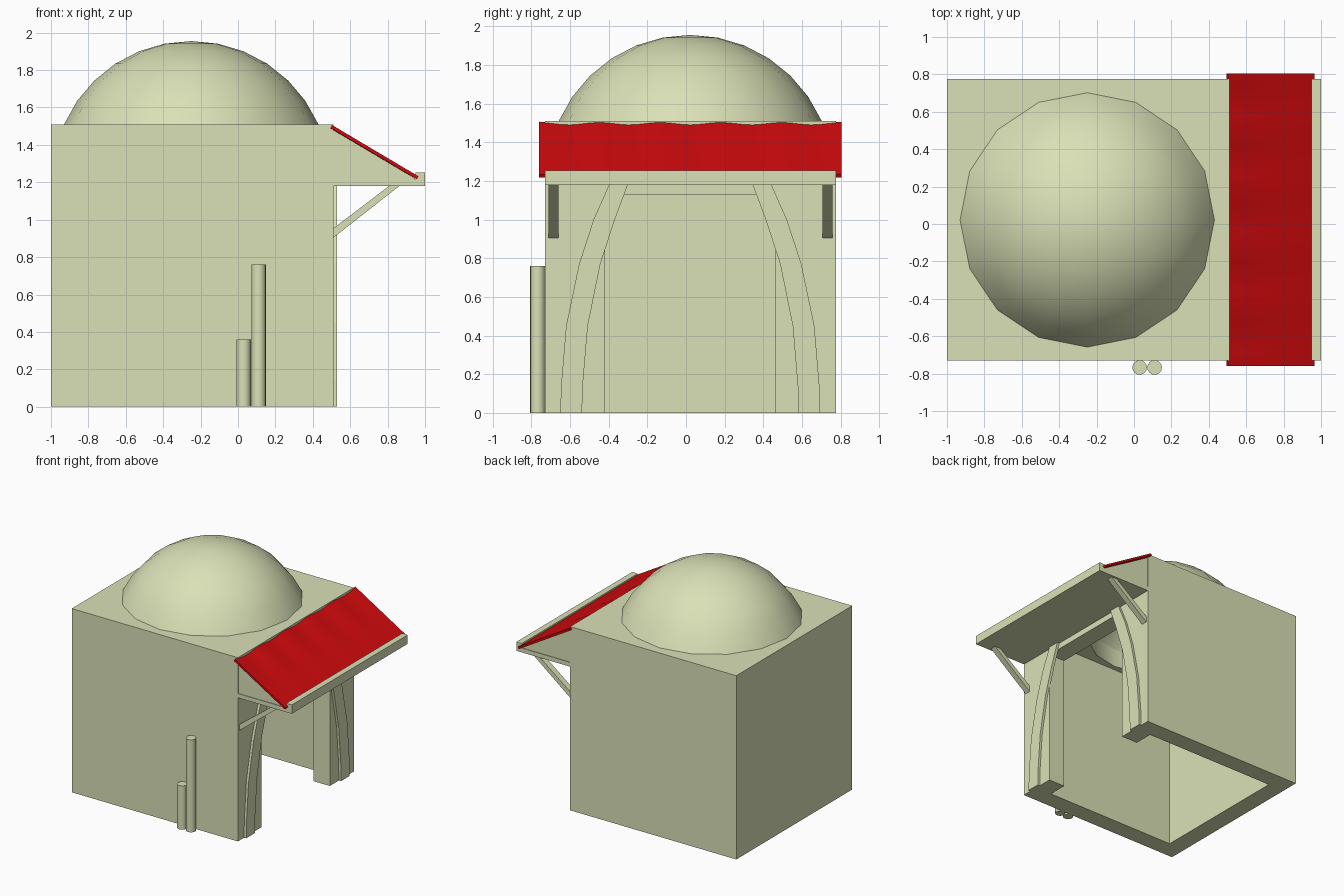
import bpy, bmesh, math
from mathutils import Vector

if "Cube" in bpy.data.objects:
    bpy.data.objects.remove(bpy.data.objects["Cube"])


def material(name, rgb):
    m = bpy.data.materials.new(name)
    m.diffuse_color = (*rgb, 1)
    m.use_nodes = True
    m.node_tree.nodes["Principled BSDF"].inputs["Base Color"].default_value = m.diffuse_color
    return m


PLASTER = material("pale_plaster", (0.70, 0.75, 0.47))
RED = material("awning_red", (0.65, 0.003, 0.004))
Y0, Y1, MID = -0.73, 0.775, 0.022      # house sides and their middle
WALL = 0.15                            # wall thickness


def finish(name, bm, mat=PLASTER, smooth=False):
    bmesh.ops.recalc_face_normals(bm, faces=bm.faces[:])
    me = bpy.data.meshes.new(name)
    bm.to_mesh(me)
    bm.free()
    me.materials.append(mat)
    ob = bpy.data.objects.new(name, me)
    bpy.context.collection.objects.link(ob)
    if smooth:
        bpy.ops.object.select_all(action='DESELECT')
        ob.select_set(True)
        bpy.context.view_layer.objects.active = ob
        bpy.ops.object.shade_smooth_by_angle(angle=math.radians(35))
    return ob


def box(name, x, y, z):
    bm = bmesh.new()
    bmesh.ops.create_cube(bm, size=1)
    for v in bm.verts:
        v.co = Vector([(a + b) / 2 + c * (b - a) for (a, b), c in zip((x, y, z), v.co)])
    return finish(name, bm)


def prism(name, outline, axis, a, b):
    """Extrude a flat outline along y (x,z points) or along x (y,z points)."""
    def place(p, t):
        return (p[0], t, p[1]) if axis == 'y' else (t, p[0], p[1])
    bm = bmesh.new()
    ends = [[bm.verts.new(place(p, t)) for p in outline] for t in (a, b)]
    for loop in ends:
        bm.faces.new(loop)
    n = len(outline)
    for i in range(n):
        j = (i + 1) % n
        bm.faces.new((ends[0][i], ends[0][j], ends[1][j], ends[1][i]))
    return finish(name, bm)


def cylinder(name, x, y, r, z0, z1, sides=16):
    bm = bmesh.new()
    bmesh.ops.create_cone(bm, cap_ends=True, segments=sides, radius1=r, radius2=r, depth=z1 - z0)
    bmesh.ops.translate(bm, verts=bm.verts, vec=(x, y, (z0 + z1) / 2))
    return finish(name, bm, smooth=True)


# hollow house, open underneath, with a doorway and a round opening under the dome
house = box("house_walls", (-1, 0.51), (Y0, Y1), (0, 1.51))
cutters = [
    box("room_cutter", (-1 + WALL, 0.51 - WALL), (Y0 + WALL, Y1 - WALL), (-0.1, 1.36)),
    box("doorway_cutter", (0.2, 0.7), (-0.42, 0.463), (-0.1, 1.13)),
    cylinder("dome_opening_cutter", -0.25, MID, 0.56, 1.2, 1.7),
]
for c in cutters:
    mod = house.modifiers.new(c.name, 'BOOLEAN')
    mod.operation, mod.solver, mod.object = 'DIFFERENCE', 'EXACT', c
    c.hide_render = True
bpy.context.view_layer.update()
cut = bpy.data.meshes.new_from_object(house.evaluated_get(bpy.context.evaluated_depsgraph_get()))
house.modifiers.clear()
house.data = cut
for c in cutters:
    bpy.data.objects.remove(c)

# dome shell: outer and inner caps of revolution joined by a flat rim
bm = bmesh.new()
SEG, RINGS, BASE = 16, 6, 1.51


def cap(radius, height):
    R = (radius ** 2 + height ** 2) / (2 * height)
    full = math.asin(radius / R)
    top = bm.verts.new((-0.25, MID, BASE + height))
    prev = None
    for k in range(1, RINGS + 1):
        a = full * k / RINGS
        r, z = R * math.sin(a), BASE + height - R + R * math.cos(a)
        ring = [bm.verts.new((-0.25 + r * math.cos(math.tau * i / SEG),
                              MID + r * math.sin(math.tau * i / SEG), z)) for i in range(SEG)]
        for i in range(SEG):
            j = (i + 1) % SEG
            if prev:
                bm.faces.new((prev[i], ring[i], ring[j], prev[j]))
            else:
                bm.faces.new((top, ring[i], ring[j]))
        prev = ring
    return prev


outer, inner = cap(0.68, 0.445), cap(0.56, 0.33)
for i in range(SEG):
    j = (i + 1) % SEG
    bm.faces.new((outer[i], outer[j], inner[j], inner[i]))
finish("dome", bm, smooth=True)

# curved ribs either side of the doorway
OUTER = [(0.672, 0), (0.668, 0.14), (0.642, 0.45), (0.575, 0.77), (0.50, 1.0), (0.42, 1.18)]
INNER = [(0.56, 0), (0.556, 0.14), (0.53, 0.45), (0.465, 0.77), (0.39, 1.0), (0.323, 1.18)]
for side, name in ((-1, "arch_rib_front"), (1, "arch_rib_back")):
    prism(name, [(MID + side * h, z) for h, z in OUTER + INNER[::-1]], 'x', 0.505, 0.53)

# canopy: shelf with raised lip, and the closed wedge under the cloth
prism("canopy_shelf", [(0.505, 1.18), (1, 1.18), (1, 1.253), (0.95, 1.253),
                       (0.95, 1.215), (0.505, 1.215)], 'y', Y0, Y1)
prism("canopy_gable", [(0.505, 1.21), (0.945, 1.21), (0.945, 1.222), (0.505, 1.482)],
      'y', Y0 + 0.005, Y1 - 0.005)

# braces under the shelf
for y, name in ((-0.71, "brace_front"), (0.707, "brace_back")):
    prism(name, [(0.505, 0.90), (0.865, 1.182), (0.81, 1.182), (0.505, 0.95)], 'y', y, y + 0.05)

# red cloth: sloping sheet, rippled near its top edge
bm = bmesh.new()
N, M = 48, 4
sheet = []
for under in (0, 1):
    rows = []
    for k in range(M + 1):
        t = k / M
        row = []
        for i in range(N + 1):
            y = -0.76 + 1.565 * i / N
            wave = 0.006 * (1 - t) * math.cos(math.tau * (y + 0.45) / 0.315)
            row.append(bm.verts.new((0.503 + 0.462 * t - 0.009 * under, y,
                                     1.500 - 0.268 * t + wave - 0.015 * under)))
        rows.append(row)
    for k in range(M):
        for i in range(N):
            bm.faces.new((rows[k][i], rows[k][i + 1], rows[k + 1][i + 1], rows[k + 1][i]))
    sheet.append(rows)


def border(rows):
    return (rows[0] + [r[-1] for r in rows[1:]] + rows[-1][-2::-1]
            + [r[0] for r in rows[-2:0:-1]])


ea, eb = border(sheet[0]), border(sheet[1])
for i in range(len(ea)):
    j = (i + 1) % len(ea)
    bm.faces.new((ea[i], ea[j], eb[j], eb[i]))
finish("awning_cloth", bm, RED, smooth=True)

# upright pipes against the front wall
cylinder("short_pipe", 0.03, -0.767, 0.039, 0, 0.36)
cylinder("tall_pipe", 0.11, -0.767, 0.039, 0, 0.76)
